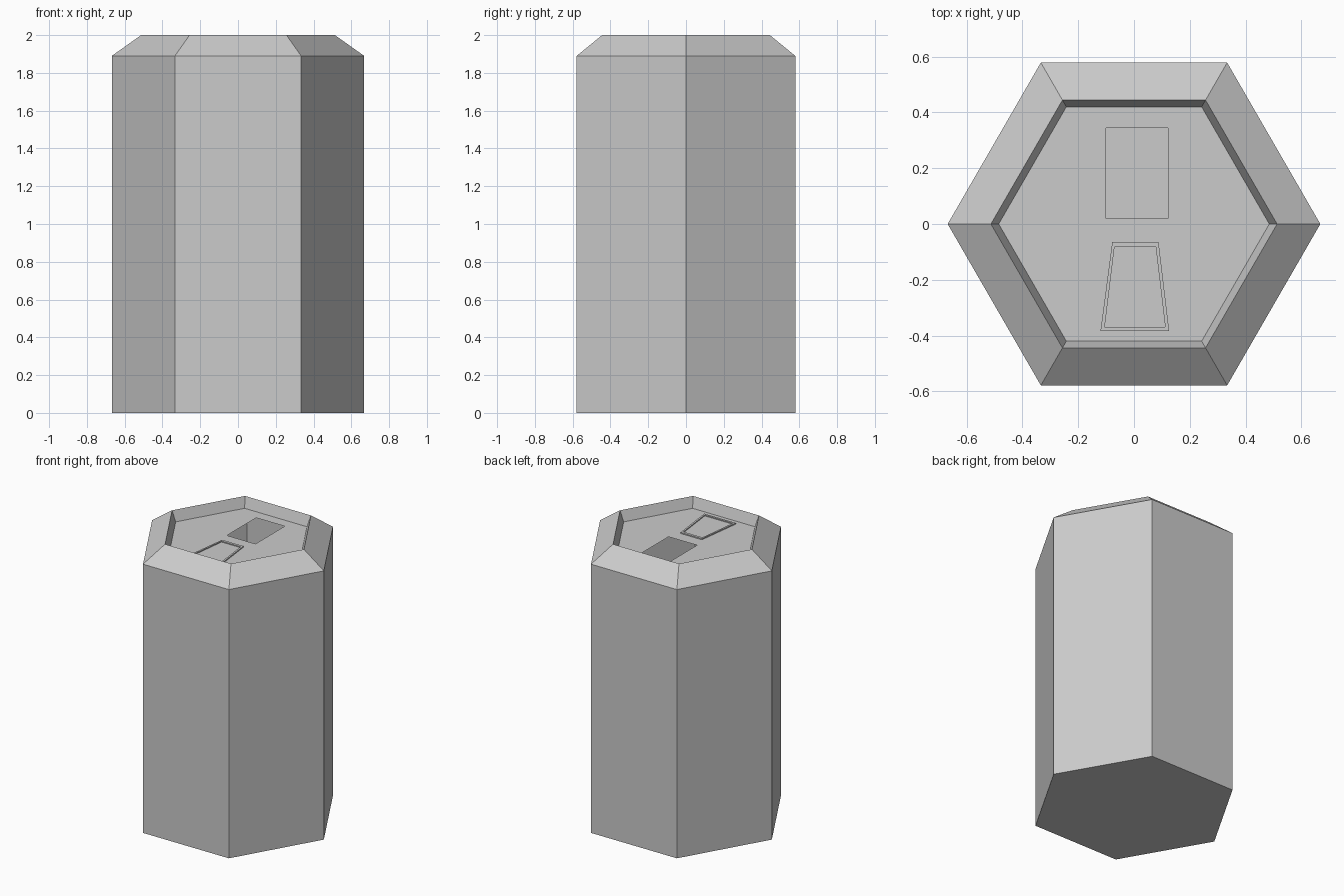
import bpy, bmesh
from math import cos, sin, pi
from mathutils import Vector

if "Cube" in bpy.data.objects:
    bpy.data.objects.remove(bpy.data.objects["Cube"])

FLOOR_Z = 1.926


def ring(bm, pts, z):
    return [bm.verts.new((x, y, z)) for x, y in pts]


def hexagon(r):
    return [(r * cos(i * pi / 3), r * sin(i * pi / 3)) for i in range(6)]


def skin(bm, a, b):
    n = len(a)
    for i in range(n):
        j = (i + 1) % n
        bm.faces.new((a[i], a[j], b[j], b[i]))


def loop_edges(bm, vs):
    out = []
    for i in range(len(vs)):
        pair = (vs[i], vs[(i + 1) % len(vs)])
        out.append(bm.edges.get(pair) or bm.edges.new(pair))
    return out


def finish(bm, name):
    mesh = bpy.data.meshes.new(name)
    bm.to_mesh(mesh)
    bm.free()
    obj = bpy.data.objects.new(name, mesh)
    bpy.context.collection.objects.link(obj)
    return obj


# Hollow hexagonal can: bottom, sides, chamfer, recessed inner wall
bm = bmesh.new()
profile = [(0.668, 0), (0.668, 1.89), (0.513, 2.0), (0.485, FLOOR_Z)]
rings = [ring(bm, hexagon(r), z) for r, z in profile]
bm.faces.new(rings[0][::-1])
for a, b in zip(rings, rings[1:]):
    skin(bm, a, b)

# Lid with a rectangular opening
hole = ring(bm, [(-0.1, 0.02), (0.122, 0.02), (0.122, 0.345), (-0.1, 0.345)], FLOOR_Z)
edges = loop_edges(bm, rings[-1]) + loop_edges(bm, hole)
bmesh.ops.triangle_fill(bm, edges=edges, use_beauty=True, normal=Vector((0, 0, 1)))
for f in bm.faces:
    f.normal_update()
    if abs(f.calc_center_median().z - FLOOR_Z) < 1e-4 and f.normal.z < 0:
        f.normal_flip()
finish(bm, "can_body")

# Pull tab: thin raised frame on the lid
bm = bmesh.new()
outer = [(-0.12, -0.383), (0.126, -0.383), (0.088, -0.065), (-0.078, -0.065)]
inner = [(-0.105, -0.369), (0.112, -0.369), (0.078, -0.083), (-0.07, -0.083)]
loops = [ring(bm, p, FLOOR_Z + h) for p, h in
         [(outer, 0), (outer, 0.008), (inner, 0.008), (inner, 0.001)]]
for a, b in zip(loops, loops[1:]):
    skin(bm, a, b)
bm.faces.new(loops[-1])
finish(bm, "pull_tab")
